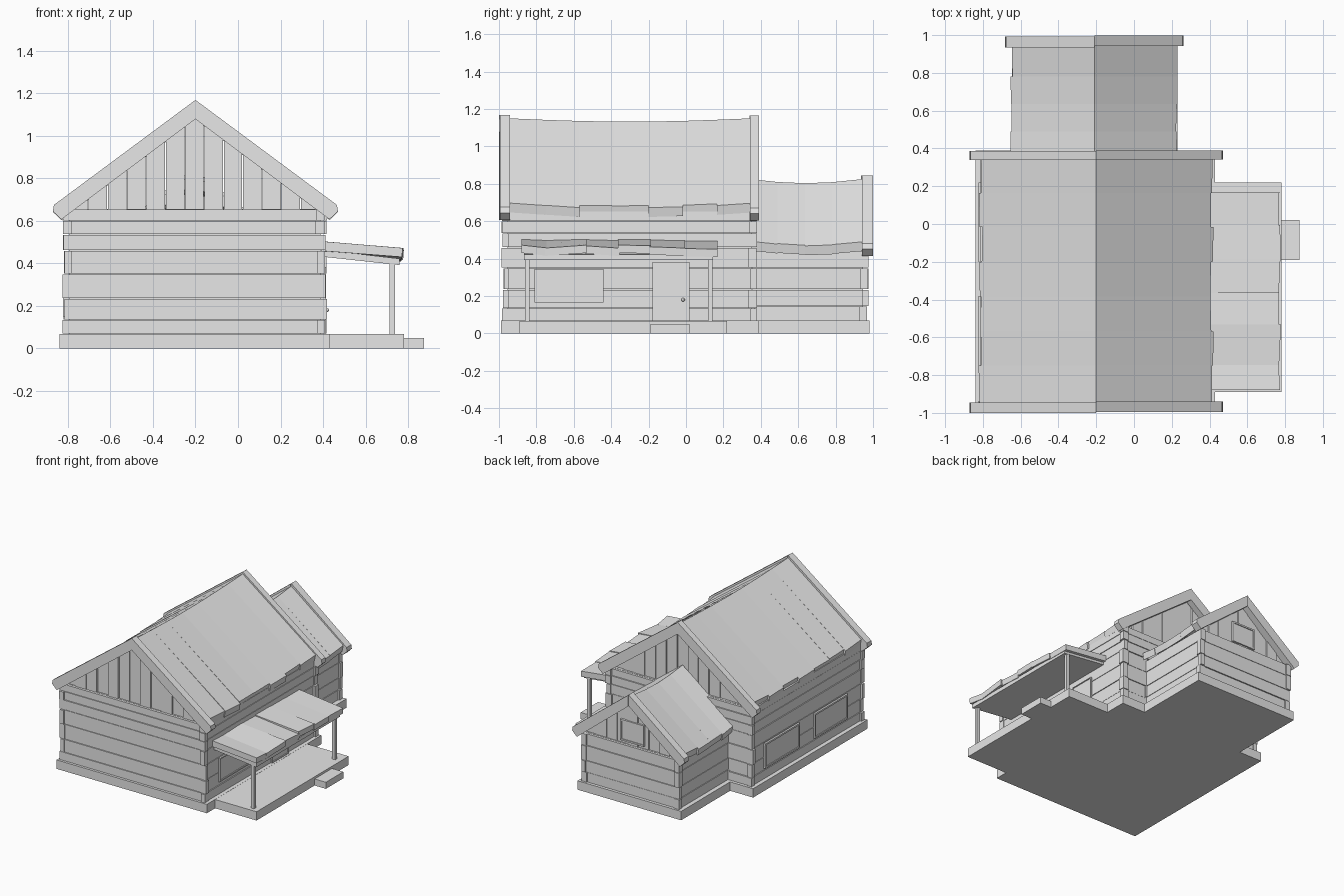
import bpy, bmesh, math, random
from mathutils import Matrix

random.seed(4)
cube = bpy.data.objects.get("Cube")
if cube:
    bpy.data.objects.remove(cube, do_unlink=True)

grey = bpy.data.materials.new("light_grey")
grey.use_nodes = True
grey.diffuse_color = (0.8, 0.8, 0.8, 1)
grey.node_tree.nodes["Principled BSDF"].inputs["Base Color"].default_value = (0.8, 0.8, 0.8, 1)


def jit(a):
    return random.uniform(-a, a)


def finish(name, bm):
    bmesh.ops.recalc_face_normals(bm, faces=bm.faces)
    me = bpy.data.meshes.new(name)
    bm.to_mesh(me)
    bm.free()
    me.materials.append(grey)
    ob = bpy.data.objects.new(name, me)
    bpy.context.scene.collection.objects.link(ob)
    return ob


def loft(bm, pa, ya, pb, yb):
    """Solid between two (x, z) profiles standing at two depths."""
    a = [bm.verts.new((x, ya, z)) for x, z in pa]
    b = [bm.verts.new((x, yb, z)) for x, z in pb]
    bm.faces.new(a)
    bm.faces.new(b[::-1])
    for i in range(len(a)):
        j = (i + 1) % len(a)
        bm.faces.new((a[i], b[i], b[j], a[j]))


def box(bm, x0, x1, y0, y1, z0, z1):
    p = [(x0, z0), (x1, z0), (x1, z1), (x0, z1)]
    loft(bm, p, y0, p, y1)


def single(name, *dims):
    bm = bmesh.new()
    box(bm, *dims)
    return finish(name, bm)


def log_walls(name, x0, x1, y0, y1, rows):
    """Horizontal planks on a solid core, with stacked blocks at corners."""
    bm = bmesh.new()
    box(bm, x0 + .025, x1 - .025, y0 + .025, y1 - .025, rows[0], rows[-1])
    for za, zb in zip(rows, rows[1:]):
        lo, hi = za + .002, zb - .002
        for y, s in ((y0, 1), (y1, -1)):
            d = y + s * (.008 + jit(.004))
            box(bm, x0 + .035, x1 - .035, min(d, d + s * .03), max(d, d + s * .03), lo, hi)
        for x, s in ((x0, 1), (x1, -1)):
            d = x + s * (.010 + jit(.002))
            box(bm, min(d, d + s * .03), max(d, d + s * .03), y0 + .03, y1 - .03, lo, hi)
        for x, s in ((x0, 1), (x1, -1)):
            for y, t in ((y0, 1), (y1, -1)):
                xa, xb = sorted((x + jit(.006), x + s * (.042 + jit(.006))))
                ya, yb = sorted((y + jit(.006), y + t * (.036 + jit(.006))))
                box(bm, xa, xb, ya, yb, lo, hi)
    return finish(name, bm)


def gable(name, xc, half, y, out, z0, apex, slope, count):
    """Triangular wall of upright boards with uneven depths."""
    bm = bmesh.new()
    step = 2 * half / count
    for i in range(count):
        a, b = -half + i * step, -half + (i + 1) * step
        top = lambda d: max(apex - slope * abs(d), z0 + .01)
        p = [(xc + a + .002, z0), (xc + b - .002, z0), (xc + b - .002, top(b))]
        if a < -1e-4 and b > 1e-4:
            p.append((xc, apex))
        p.append((xc + a + .002, top(a)))
        f = y + out * jit(.008)
        loft(bm, p, f, p, y - out * .04)
    return finish(name, bm)


def roof_side(xc, s, ridge, width, slope, thick):
    return [(xc, ridge), (xc + s * width, ridge - slope * width),
            (xc + s * (width - .01), ridge - slope * width - thick), (xc, ridge - thick)]


def plank_roof(name, xc, cuts, ridge, sag, width, slope):
    """Sagging roof made of slightly twisted planks on both sides."""
    bm = bmesh.new()
    span = cuts[-1] - cuts[0]
    for s in (-1, 1):
        for a, b in zip(cuts, cuts[1:]):
            w, tilt = width + jit(.008), jit(.006)
            za, zb = (ridge - sag * math.sin(math.pi * (y - cuts[0]) / span) for y in (a, b))
            loft(bm, roof_side(xc, s, za, w, slope + tilt, .05), a,
                 roof_side(xc, s, zb, w + jit(.005), slope - tilt, .05), b)
    return finish(name, bm)


def barge(name, xc, y0, y1, ridge, width, slope, thick):
    """Pair of trim boards along a gable edge, cut square at the eaves."""
    bm = bmesh.new()
    for s in (-1, 1):
        p = [(xc, ridge), (xc + s * width, ridge - slope * width),
             (xc + s * (width + .005), ridge - slope * width - .03),
             (xc + s * (width - .035), ridge - slope * width - .068), (xc, ridge - thick)]
        loft(bm, p, y0 + jit(.004), p, y1 + jit(.004))
    return finish(name, bm)


def framed_panel(name, width, height, border, place):
    """Thin pane with a raised border; local x across, z up, front at -y."""
    bm = bmesh.new()
    w = width / 2
    box(bm, -w, w, -.002, .02, 0, height)
    for s in (-1, 1):
        xa, xb = sorted((s * w, s * (w - border)))
        box(bm, xa, xb, -.008, .02, 0, height)
    for z in (0, height - border):
        box(bm, -w, w, -.0085, .02, z, z + border)
    bm.transform(place)
    return finish(name, bm)


def on_wall(x, y, z, turn):
    return Matrix.Translation((x, y, z)) @ Matrix.Rotation(math.radians(turn), 4, 'Z')


XC, AX = -.205, -.21

# Foundations, porch deck and step
single("main_foundation", -.84, .43, -.99, .39, 0, .068)
single("annex_foundation", -.645, .23, .38, .98, 0, .068)
single("porch_deck", .42, .78, -.89, .22, 0, .067)
single("porch_step", .77, .875, -.19, .02, 0, .05)

# Log walls
log_walls("main_walls", -.82, .412, -.98, .375, [.068, .135, .235, .35, .46, .535, .6, .655])
log_walls("annex_walls", -.625, .205, .33, .97, [.068, .145, .235, .35, .44])

# Gables
gable("front_gable", XC, .59, -.95, -1, .64, 1.095, .742, 13)
gable("back_gable", XC, .59, .335, 1, .64, 1.095, .742, 13)
gable("annex_gable", AX, .40, .935, 1, .43, .775, .76, 9)

# Roofs and their trim
plank_roof("main_roof", XC + .005, [-.95, -.75, -.57, -.385, -.2, -.015, .165, .35],
           1.15, .018, .612, .742)
plank_roof("annex_roof", AX, [.34, .49, .635, .78, .945], .825, .022, .435, .76)
barge("front_barge_boards", XC + .005, -.996, -.942, 1.168, .665, .742, .09)
barge("back_barge_boards", XC + .005, .338, .388, 1.165, .665, .742, .09)
barge("annex_barge_boards", AX, .938, .995, .845, .467, .78, .085)

# Porch roof: a flat slab with loose planks above
bm = bmesh.new()
slab = [(.39, .465), (.39, .432), (.76, .392), (.76, .422)]
loft(bm, slab, -.865, slab, .145)
finish("porch_ceiling", bm)
bm = bmesh.new()
cuts = [-.875, -.75, -.535, -.36, -.19, -.01, .165]
for a, b in zip(cuts, cuts[1:]):
    ends = []
    for k in (-1, 1):
        lift, end = jit(.012), .772 + jit(.008)
        ends.append([(.39, .5 + lift * .4), (end, .462 + lift),
                     (end - .003, .42 + lift), (.39, .455 + lift * .4)])
    loft(bm, ends[0], a - .004, ends[1], b + .004)
finish("porch_roof_planks", bm)

# Porch posts
for name, y in (("front_porch_post", -.85), ("back_porch_post", .13)):
    single(name, .713, .738, y - .012, y + .012, .06, .405)

# Windows and door
framed_panel("porch_window", .37, .18, .01, on_wall(.406, -.625, .165, 90))
framed_panel("left_window_back", .42, .19, .013, on_wall(-.815, .01, .15, -90))
framed_panel("left_window_front", .40, .19, .013, on_wall(-.815, -.58, .15, -90))
framed_panel("annex_window", .20, .16, .012, on_wall(AX, .945, .46, 180))
framed_panel("front_door", .20, .315, .006, on_wall(.406, -.08, .068, 90))
bm = bmesh.new()
bmesh.ops.create_uvsphere(bm, u_segments=10, v_segments=6, radius=.01)
bm.transform(Matrix.Translation((.418, -.015, .18)))
finish("door_knob", bm)
